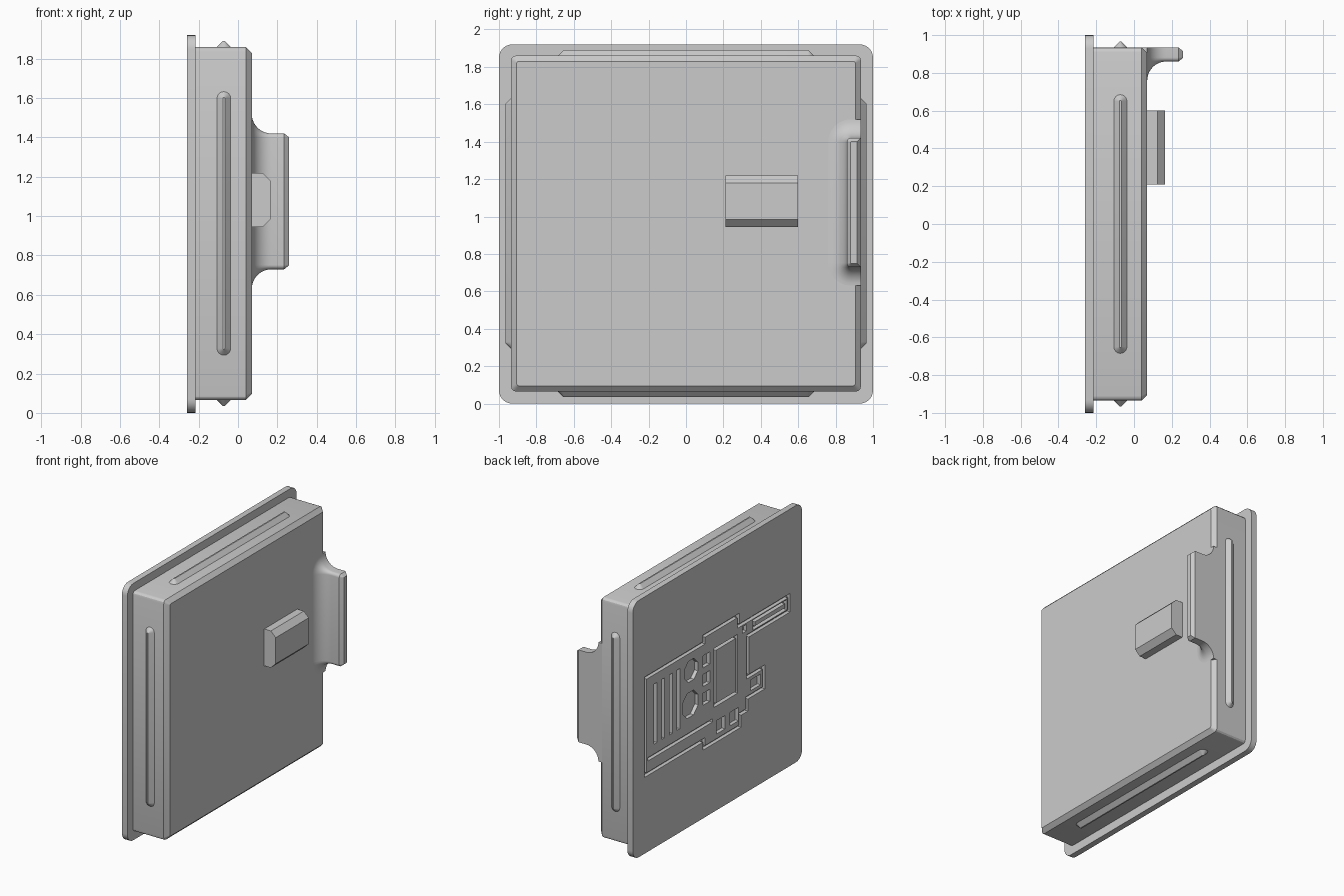
import bpy, bmesh
from math import cos, sin, pi, sqrt
from mathutils import Vector

cube = bpy.data.objects.get("Cube")
if cube:
    bpy.data.objects.remove(cube, do_unlink=True)

grey = bpy.data.materials.new("matte_grey")
grey.use_nodes = True
grey.diffuse_color = (0.6, 0.6, 0.6, 1)
grey.node_tree.nodes["Principled BSDF"].inputs["Base Color"].default_value = (0.6, 0.6, 0.6, 1)


def loft_many(name, lofts):
    """One object from several lofts; each loft is a list of matching rings, capped at both ends."""
    bm = bmesh.new()
    for rings in lofts:
        rows = [[bm.verts.new(p) for p in ring] for ring in rings]
        n = len(rows[0])
        for a, b in zip(rows, rows[1:]):
            for i in range(n):
                j = (i + 1) % n
                bm.faces.new((a[i], a[j], b[j], b[i]))
        bm.faces.new(rows[0][::-1])
        bm.faces.new(rows[-1])
    bmesh.ops.recalc_face_normals(bm, faces=bm.faces)
    mesh = bpy.data.meshes.new(name)
    bm.to_mesh(mesh)
    bm.free()
    mesh.materials.append(grey)
    ob = bpy.data.objects.new(name, mesh)
    bpy.context.collection.objects.link(ob)
    return ob


def at_x(x, outline):
    return [Vector((x, y, z)) for y, z in outline]


def prism(outline, x0, x1):
    return [at_x(x0, outline), at_x(x1, outline)]


def rounded_rect(y0, y1, z0, z1, r, steps=6):
    pts = []
    corners = ((y1 - r, z1 - r), (y0 + r, z1 - r), (y0 + r, z0 + r), (y1 - r, z0 + r))
    for k, (cy, cz) in enumerate(corners):
        for s in range(steps + 1):
            a = pi / 2 * (k + s / steps)
            pts.append((cy + r * cos(a), cz + r * sin(a)))
    return pts


def rect(cy, cz, w, h):
    return [(cy + w / 2, cz + h / 2), (cy - w / 2, cz + h / 2),
            (cy - w / 2, cz - h / 2), (cy + w / 2, cz - h / 2)]


def octagon(cy, cz, r):
    return [(cy + r * cos(pi / 8 + k * pi / 4), cz + r * sin(pi / 8 + k * pi / 4)) for k in range(8)]


def inset(outline, w):
    """Inward offset of a right-angled outline."""
    out = []
    for i, p in enumerate(outline):
        p = Vector(p)
        d1 = (p - Vector(outline[i - 1])).normalized()
        d2 = (Vector(outline[(i + 1) % len(outline)]) - p).normalized()
        out.append((p.x - w * (d1.y + d2.y), p.y + w * (d1.x + d2.x)))
    return out


def carve(target, cutter):
    cutter.hide_render = True
    mod = target.modifiers.new("carve", "BOOLEAN")
    mod.operation, mod.solver, mod.object = "DIFFERENCE", "EXACT", cutter
    bpy.context.view_layer.objects.active = target
    bpy.ops.object.modifier_apply(modifier=mod.name)
    bpy.data.objects.remove(cutter, do_unlink=True)


parts = []
BACK, SEAM, FACE, FLOOR = -0.26, -0.215, 0.07, -0.232

# Back plate with rounded corners
flange = loft_many("back_plate", [prism(rounded_rect(-1, 1, 0, 1.92, 0.07), BACK, SEAM)])
parts.append(flange)

# Engraved panel: a groove round a stepped outline
outline = [(0.86, 1.32), (0.17, 1.32), (0.17, 1.37), (-0.26, 1.37), (-0.26, 1.29), (-0.86, 1.29),
           (-0.86, 1.15), (-0.37, 1.15), (-0.37, 0.87), (-0.56, 0.87), (-0.56, 0.69), (-0.36, 0.69),
           (-0.36, 0.6), (-0.28, 0.6), (-0.28, 0.51), (0.17, 0.51), (0.17, 0.57), (0.86, 0.57)]
carve(flange, loft_many("groove_cutter", [prism(outline, BACK - 0.05, FLOOR)]))
panel = loft_many("engraved_panel", [prism(inset(outline, 0.025), BACK, FLOOR + 0.01)])
parts.append(panel)

# Slots, octagons and small pockets in the panel
window, strip = rect(-0.1, 1.0, 0.28, 0.44), rect(-0.62, 1.22, 0.4, 0.075)
pockets = [window, strip, rect(0.44, 0.69, 0.76, 0.025)]
pockets += [rect(y, 1.0, 0.035, 0.45) for y in (0.73, 0.64, 0.55, 0.46)]
pockets += [octagon(0.31, 1.16, 0.085), octagon(0.32, 0.91, 0.1)]
pockets += [rect(0.13, z, 0.08, 0.09) for z in (1.17, 1.03, 0.89)]
pockets += [rect(y, 0.62, 0.1, 0.1) for y in (-0.04, -0.2)]
pockets += [rect(-0.45, 0.78, 0.12, 0.08), rect(-0.32, 1.23, 0.05, 0.05)]
carve(panel, loft_many("pocket_cutter", [prism(p, BACK - 0.05, FLOOR) for p in pockets]))
parts.append(loft_many("pocket_islands",
                       [prism(inset(p, 0.022), BACK, FLOOR + 0.01) for p in (window, strip)]))

# Main body with a chamfered front rim
body_box = (-0.935, 0.935, 0.065, 1.86)


def body_ring(x, d):
    y0, y1, z0, z1 = body_box
    return at_x(x, rounded_rect(y0 + d, y1 - d, z0 + d, z1 - d, 0.025 - d / 2, 3))


parts.append(loft_many("body", [[body_ring(SEAM - 0.005, 0), body_ring(FACE - 0.03, 0),
                                 body_ring(FACE, 0.03)]]))


# Seal ribs on the four sides
def rib(name, centre, along, out, length):
    across = Vector((1, 0, 0))

    def ring(r, lift):
        pts = []
        for end in (1, -1):
            for s in range(9):
                a = -pi / 2 + pi * s / 8
                flat = along * (length / 2 - 0.035 + r * cos(a)) + across * (r * sin(a))
                pts.append(centre + end * flat + out * lift)
        return pts
    parts.append(loft_many(name, [[ring(0.035, -0.01), ring(0.035, 0), ring(0.005, 0.03)]]))


Y, Z = Vector((0, 1, 0)), Vector((0, 0, 1))
rib("front_rib", Vector((-0.072, -0.935, 0.963)), Z, -Y, 1.34)
rib("back_rib", Vector((-0.072, 0.935, 0.963)), Z, Y, 1.34)
rib("top_rib", Vector((-0.072, 0, 1.86)), Y, Z, 1.37)
rib("bottom_rib", Vector((-0.072, 0, 0.065)), Y, -Z, 1.37)


# Pull tab with a flared root and chamfered tip
def tab_ring(x, d):
    edge = 0.935 + min(d, 0)
    soft, r = 0.022, 0.022 + d
    pts = [(edge, 1.42 + d)]
    for k, cz in ((1, 1.42 - soft), (2, 0.73 + soft)):
        for s in range(7):
            a = pi / 2 * (k + s / 6)
            pts.append((0.86 + soft + r * cos(a), cz + r * sin(a)))
    pts.append((edge, 0.73 - d))
    return at_x(x, pts)


R = 0.1
rings = [tab_ring(FACE - 0.03, R)]
for s in range(11):
    a = pi / 2 * s / 10
    rings.append(tab_ring(FACE + R * (1 - cos(a)), R * (1 - sin(a))))
rings += [tab_ring(0.235, 0), tab_ring(0.26, -0.02)]
parts.append(loft_many("pull_tab", [rings]))

# Chamfered catch block
catch = [(FACE - 0.01, 0.945), (0.125, 0.945), (0.165, 0.985), (0.165, 1.18),
         (0.125, 1.22), (FACE - 0.01, 1.22)]
parts.append(loft_many("catch_block", [[[Vector((x, y, z)) for x, z in catch] for y in (0.21, 0.6)]]))

# Smooth the rounded parts while keeping sharp edges
bpy.ops.object.select_all(action="DESELECT")
for ob in parts:
    ob.select_set(True)
bpy.context.view_layer.objects.active = parts[0]
bpy.ops.object.shade_smooth_by_angle(angle=pi / 6)
